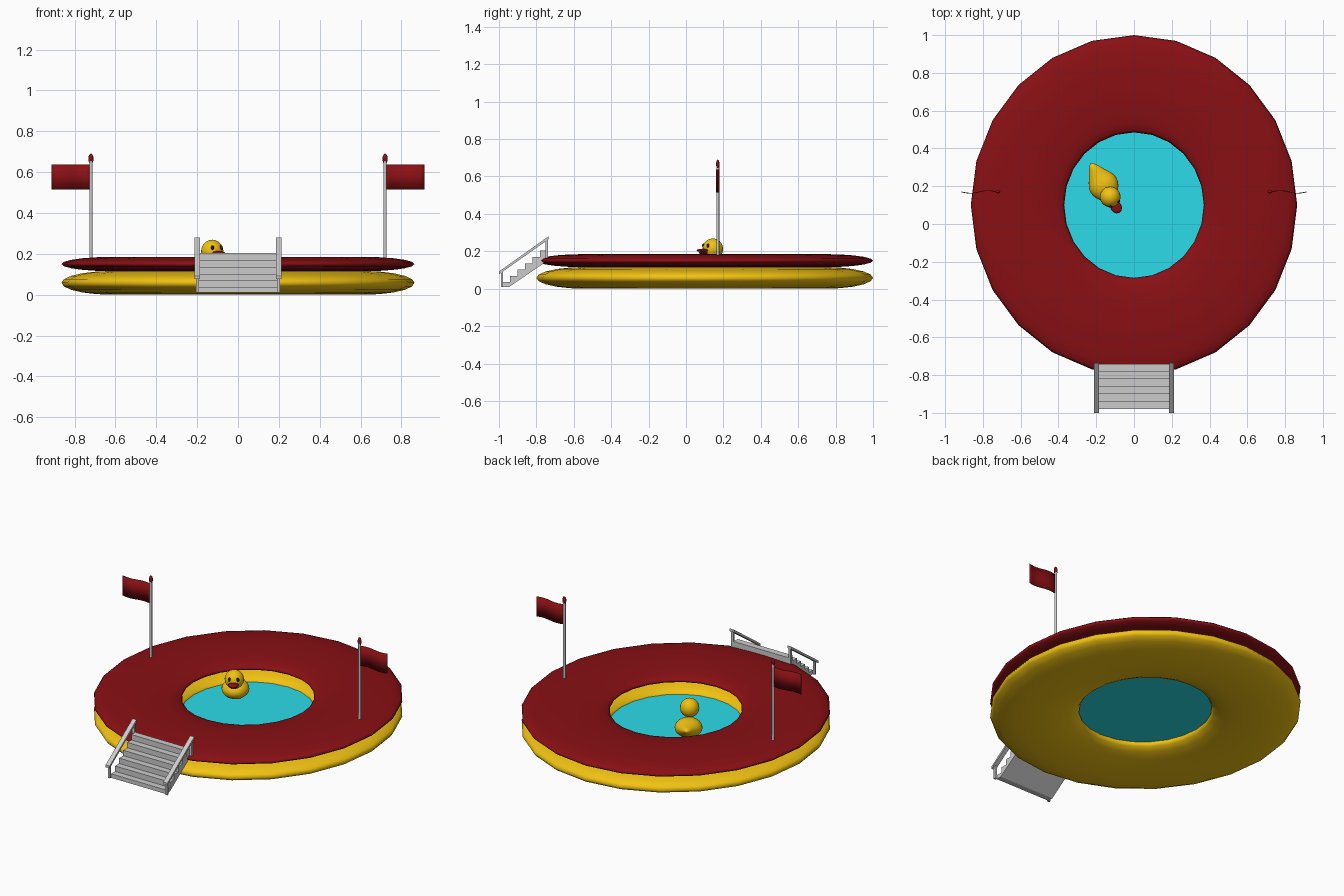
import bpy, bmesh, math
from mathutils import Matrix, Vector

if "Cube" in bpy.data.objects:
    bpy.data.objects.remove(bpy.data.objects["Cube"])


def material(name, rgb):
    m = bpy.data.materials.new(name)
    m.diffuse_color = (*rgb, 1)
    m.use_nodes = True
    m.node_tree.nodes["Principled BSDF"].inputs["Base Color"].default_value = m.diffuse_color
    return m


RED = material("red", (0.25, 0.005, 0.007))
YELLOW = material("yellow", (0.88, 0.54, 0.006))
WATER = material("water", (0.025, 0.72, 0.82))
BLACK = material("black", (0.01, 0.01, 0.01))


def finish(bm, name, mat=None, smooth=True):
    bmesh.ops.recalc_face_normals(bm, faces=bm.faces)
    me = bpy.data.meshes.new(name)
    bm.to_mesh(me)
    bm.free()
    ob = bpy.data.objects.new(name, me)
    bpy.context.collection.objects.link(ob)
    if mat:
        me.materials.append(mat)
    for p in me.polygons:
        p.use_smooth = smooth
    return ob


def ring(name, z, half_height, mat):
    # squashed inflatable ring, 24 sides round
    bm = bmesh.new()
    n, m, major, minor = 24, 20, 0.6425, 0.2575
    grid = []
    for i in range(n):
        a = 2 * math.pi * i / n
        row = []
        for j in range(m):
            b = 2 * math.pi * j / m
            r = major + minor * math.cos(b)
            row.append(bm.verts.new((0.96 * r * math.cos(a), 0.1 + r * math.sin(a),
                                     z + half_height * math.sin(b))))
        grid.append(row)
    for i in range(n):
        for j in range(m):
            k, l = (i + 1) % n, (j + 1) % m
            bm.faces.new((grid[i][j], grid[k][j], grid[k][l], grid[i][l]))
    return finish(bm, name, mat)


def ball(name, loc, size, mat, frame=Matrix(), seg=20, shape=None):
    bm = bmesh.new()
    bmesh.ops.create_uvsphere(bm, u_segments=seg, v_segments=max(seg // 2, 5), radius=1)
    if shape:
        for v in bm.verts:
            v.co = shape(v.co)
    bm.transform(frame @ Matrix.Translation(loc) @ Matrix.Diagonal((*size, 1)))
    return finish(bm, name, mat)


def prism(name, profile, x0, x1):
    # extrude a (y, z) outline along x
    bm = bmesh.new()
    f = bm.faces.new([bm.verts.new((x0, y, z)) for y, z in profile])
    ext = bmesh.ops.extrude_face_region(bm, geom=[f])["geom"]
    bmesh.ops.translate(bm, vec=(x1 - x0, 0, 0),
                        verts=[g for g in ext if isinstance(g, bmesh.types.BMVert)])
    return finish(bm, name, smooth=False)


# pool rings and water
ring("lower_ring", 0.058, 0.058, YELLOW)
ring("upper_ring", 0.15, 0.035, RED)
bm = bmesh.new()
bmesh.ops.create_circle(bm, cap_ends=True, segments=24, radius=0.40)
bm.transform(Matrix.Translation((0, 0.1, 0.066)) @ Matrix.Diagonal((0.96, 1, 1, 1)))
finish(bm, "water_surface", WATER, False)

# entry steps: stepped slab with sloping underside
count, y0, tread, z0, rise = 6, -0.98, 0.04, 0.035, 0.0336
outline = [(y0, 0.01)]
for i in range(count):
    outline += [(y0 + i * tread, z0 + i * rise), (y0 + (i + 1) * tread, z0 + i * rise)]
outline += [(-0.74, 0.15), (-0.945, 0.01)]
prism("steps", outline, -0.19, 0.19)

# handrails and their posts
for side, s in (("left", -1), ("right", 1)):
    prism(side + "_handrail", [(-1.0, 0.077), (-0.735, 0.264), (-0.735, 0.28), (-1.0, 0.092)],
          s * 0.185, s * 0.213)
    prism(side + "_lower_post", [(-0.99, 0.01), (-0.978, 0.01), (-0.978, 0.095), (-0.99, 0.085)],
          s * 0.19, s * 0.205)
    prism(side + "_upper_post", [(-0.75, 0.145), (-0.738, 0.145), (-0.738, 0.268), (-0.75, 0.26)],
          s * 0.19, s * 0.205)

# flag poles with finials and waving flags
for side, s in (("left", -1), ("right", 1)):
    x, y = s * 0.72, 0.17
    bm = bmesh.new()
    bmesh.ops.create_cone(bm, cap_ends=True, segments=8, radius1=0.008, radius2=0.008, depth=0.49)
    bm.transform(Matrix.Translation((x, y, 0.415)))
    finish(bm, side + "_flag_pole").data.set_sharp_from_angle(angle=math.radians(50))
    ball(side + "_finial", (x, y, 0.665), (0.013, 0.009, 0.026), RED, seg=8)
    bm = bmesh.new()
    columns = 10
    pairs = []
    for i in range(columns + 1):
        t = i / columns
        fx, fy = x + s * (0.006 + 0.187 * t), y + 0.007 * math.sin(2 * math.pi * t)
        pairs.append([bm.verts.new((fx, fy, z)) for z in (0.515, 0.638)])
    for a, b in zip(pairs, pairs[1:]):
        bm.faces.new((a[0], b[0], b[1], a[1]))
    flag = finish(bm, side + "_flag", RED)
    mod = flag.modifiers.new("thickness", "SOLIDIFY")
    mod.thickness, mod.offset = 0.004, 0

# floating toy duck, local +x is forward
duck = Matrix.Translation((-0.163, 0.208, 0.122)) @ Matrix.Rotation(math.radians(-60), 4, "Z")


def teardrop(c):
    # stretch and lift the rear into a pointed tail
    if c.x < 0:
        t = -c.x
        return Vector((c.x * (1 + 0.55 * t ** 3), c.y * (1 - 0.35 * t * t),
                       c.z * (1 - 0.3 * t * t) + 0.65 * t ** 3))
    return c


ball("duck_body", (0, 0, 0), (0.085, 0.079, 0.056), YELLOW, duck, 24, teardrop)
ball("duck_head", (0.074, 0, 0.091), (0.055, 0.055, 0.056), YELLOW, duck)
ball("duck_upper_bill", (0.136, 0, 0.083), (0.036, 0.03, 0.009), RED, duck, 12)
ball("duck_lower_bill", (0.130, 0, 0.070), (0.029, 0.024, 0.008), RED, duck, 12)
for side, s in (("left", 1), ("right", -1)):
    ball("duck_" + side + "_eye", (0.119, s * 0.024, 0.108), (0.007, 0.009, 0.012), BLACK, duck, 10)
